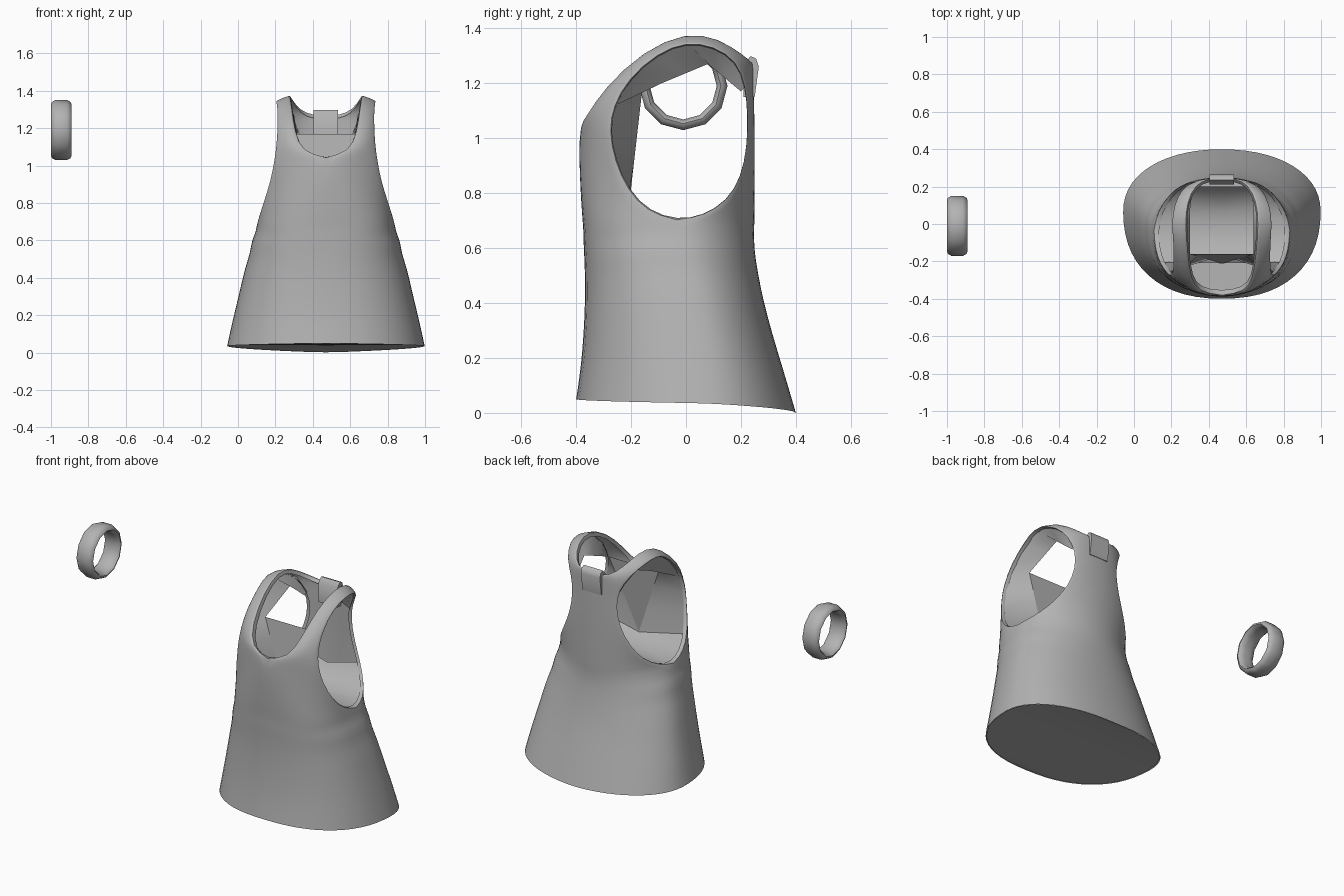
import bpy, bmesh, math
from mathutils import Vector

if "Cube" in bpy.data.objects:
    bpy.data.objects.remove(bpy.data.objects["Cube"])

CX = 0.47  # garment centre line
COLS = 7

cloth = bpy.data.materials.new("plain grey")
cloth.diffuse_color = (0.45, 0.45, 0.45, 1)
cloth.use_nodes = True
cloth.node_tree.nodes["Principled BSDF"].inputs["Base Color"].default_value = cloth.diffuse_color


def finish(name, bm, angle=50):
    """Turn a bmesh into a smooth-shaded object."""
    me = bpy.data.meshes.new(name)
    bm.to_mesh(me)
    bm.free()
    ob = bpy.data.objects.new(name, me)
    bpy.context.collection.objects.link(ob)
    me.materials.append(cloth)
    bpy.ops.object.select_all(action='DESELECT')
    ob.select_set(True)
    bpy.context.view_layer.objects.active = ob
    bpy.ops.object.shade_smooth_by_angle(angle=math.radians(angle))
    return ob


def grid(bm, rows):
    """Skin a list of equally long point rows with quads."""
    vs = [[bm.verts.new(p) for p in r] for r in rows]
    for a, b in zip(vs, vs[1:]):
        for i in range(len(a) - 1):
            bm.faces.new((a[i], a[i + 1], b[i + 1], b[i]))


def mirrored(bm):
    """Add the other half, weld the seams and move to the centre line."""
    geo = bmesh.ops.duplicate(bm, geom=bm.verts[:] + bm.edges[:] + bm.faces[:])["geom"]
    for g in geo:
        if isinstance(g, bmesh.types.BMVert):
            g.co.x = -g.co.x
    bmesh.ops.reverse_faces(bm, faces=[g for g in geo if isinstance(g, bmesh.types.BMFace)])
    bmesh.ops.remove_doubles(bm, verts=bm.verts[:], dist=0.0005)
    bmesh.ops.translate(bm, verts=bm.verts[:], vec=(CX, 0, 0))


def arc(edge, mid, power=1.0, sweep=math.pi / 2):
    """Part of a superellipse from the centre (mid) round to the side (edge)."""
    pts = []
    for i in range(COLS + 1):
        t = sweep * i / COLS
        sx = (math.sin(t) / math.sin(sweep)) ** power
        sy = (1 - max(math.cos(t), 0) ** power) / (1 - max(math.cos(sweep), 0) ** power)
        pts.append(Vector((mid[0] + (edge[0] - mid[0]) * sx,
                           mid[1] + (edge[1] - mid[1]) * sy,
                           mid[2] + (edge[2] - mid[2]) * (sx + sy) / 2)))
    return pts


def body_row(edge, mid, power):
    """Bodice row whose sweep follows the waist outline, so it does not bulge."""
    ratio = min(max((edge[1] + .03) / (mid[1] + .03), 0), .8)
    return arc(edge, mid, power, math.acos(ratio ** (1 / power)))


# Armhole edge, running from underarm up the front, over the shoulder, down the back
armhole = [(.37, -.03, .705), (.362, -.13, .735), (.34, -.205, .81), (.305, -.255, .92),
           (.285, -.275, 1.03), (.27, -.26, 1.12), (.265, -.205, 1.22), (.262, -.1, 1.31),
           (.275, 0, 1.35), (.262, .1, 1.335), (.22, .185, 1.28), (.17, .215, 1.19),
           (.155, .225, 1.09), (.18, .222, .97), (.237, .2, .86), (.295, .15, .775),
           (.35, .06, .72), (.37, -.03, .705)]
# Matching front seam, neckline and back seam
neck = [(0, -.375, .66), (0, -.38, .72), (0, -.385, .81), (0, -.39, .93),
        (0, -.387, 1.052), (.12, -.365, 1.075), (.165, -.30, 1.18), (.182, -.155, 1.32),
        (.195, 0, 1.388), (.185, .12, 1.366), (.14, .215, 1.30), (.07, .245, 1.275),
        (0, .245, 1.275), (0, .25, 1.05), (0, .25, .88), (0, .25, .76),
        (0, .25, .68), (0, .25, .66)]
# Skirt rings: half width, side y, front y, back y, front z, side z, back z
skirt = [(.37, -.03, -.375, .25, .66, .705, .66), (.375, -.02, -.375, .25, .61, .65, .61),
         (.40, -.01, -.372, .255, .56, .60, .56), (.408, 0, -.37, .267, .49, .53, .49),
         (.435, .02, -.37, .285, .40, .46, .40), (.468, .04, -.375, .315, .29, .31, .29),
         (.503, .06, -.385, .355, .17, .17, .16), (.532, .07, -.403, .402, .05, .035, .0)]

# Garment shell with a turned-in armhole rim
rim = [Vector(e) + Vector((-.03, 0, -.004)) for e in armhole]
bm = bmesh.new()
powers = [.76, .8, .88] + [1] * 15
grid(bm, [body_row(e, n, p) + [r] for e, n, p, r in zip(armhole, neck, powers, rim)])
n = len(skirt) - 1
grid(bm, [arc((w, ys, zs), (0, yf, zf), .76 + .11 * k / n)
          for k, (w, ys, yf, yb, zf, zs, zb) in enumerate(skirt)])
grid(bm, [arc((w, ys, zs), (0, yb, zb), 1 - .07 * k / n)
          for k, (w, ys, yf, yb, zf, zs, zb) in enumerate(skirt)])
# Turned-in neck rim
grid(bm, [[Vector(p), Vector((p[0] * .97, p[1] * .93, p[2] - .025))] for p in neck[4:13]])
mirrored(bm)
bmesh.ops.recalc_face_normals(bm, faces=bm.faces[:])
front = min(bm.faces, key=lambda f: f.calc_center_median().y)
if front.normal.y > 0:
    bmesh.ops.reverse_faces(bm, faces=bm.faces[:])
dress = finish("garment_shell", bm, 60)
sub = dress.modifiers.new("smooth", 'SUBSURF')
sub.levels = sub.render_levels = 1

# Panel closing the hem
w, ys, yf, yb, zf, zs, zb = skirt[-1]
bm = bmesh.new()
grid(bm, [[(0, p.y, p.z + .002), (p.x * .985, p.y * .985, p.z + .002)]
          for p in arc((w, ys, zs), (0, yf, zf), .87)
          + arc((w, ys, zs), (0, yb, zb), .93)[-2::-1]])
mirrored(bm)
bmesh.ops.recalc_face_normals(bm, faces=bm.faces[:])
finish("hem_panel", bm, 30)

# Inner lining: underarm floor, front fold and strap undersides
A, C = Vector((.17, -.16, 1.17)), Vector((0, -.21, .73))
D, E = Vector((.17, .08, 1.27)), Vector((.155, .2, 1.17))
floor = [Vector((0, y, z)) for y, z in ((.2, .8), (.14, .73), (.06, .71), (-.03, .71), (-.13, .715))]
inner = floor + [C, C.lerp(A, .4), C.lerp(A, .75), A, A.lerp(D, .3), A.lerp(D, .65), D,
                 D.lerp(E, .25), D.lerp(E, .65), E]
bm = bmesh.new()
hub = Vector((0, -.03, 1.03))
grid(bm, [[Vector((r.x + .008, hub.y + (r.y - hub.y) * 1.01, hub.z + (r.z - hub.z) * 1.01)), p]
          for r, p in zip(rim[14:17] + rim[0:12], inner)])
bm.faces.new([bm.verts.new(p) for p in (C, A, (0, A.y, A.z))])
mirrored(bm)
finish("inner_lining", bm, 40)

# Folded tab over the back neckline
bm = bmesh.new()
prof = [(.21, 1.15), (.21, 1.27), (.235, 1.298), (.255, 1.29), (.265, 1.26), (.25, 1.15)]
sides = [[bm.verts.new((CX + s * .065, y, z)) for y, z in prof] for s in (-1, 1)]
bm.faces.new(sides[0])
bm.faces.new(sides[1][::-1])
for i in range(len(prof)):
    j = (i + 1) % len(prof)
    bm.faces.new((sides[0][j], sides[0][i], sides[1][i], sides[1][j]))
bmesh.ops.recalc_face_normals(bm, faces=bm.faces[:])
finish("neck_tab", bm, 50)

# Separate ring band, lathed about the x axis
bm = bmesh.new()
section = [(-.055, .137), (-.05, .15), (-.03, .161), (.03, .161), (.05, .15),
           (.055, .137), (.045, .127), (.02, .122), (-.02, .122), (-.045, .127)]
SIDES = 12
rows = []
for k in range(SIDES + 1):
    a = math.tau * k / SIDES
    rows.append([(-.945 + x, -.01 + r * math.cos(a), 1.19 + r * math.sin(a))
                 for x, r in section + section[:1]])
grid(bm, rows)
bmesh.ops.remove_doubles(bm, verts=bm.verts[:], dist=0.0005)
bmesh.ops.recalc_face_normals(bm, faces=bm.faces[:])
finish("ring_band", bm, 60)
